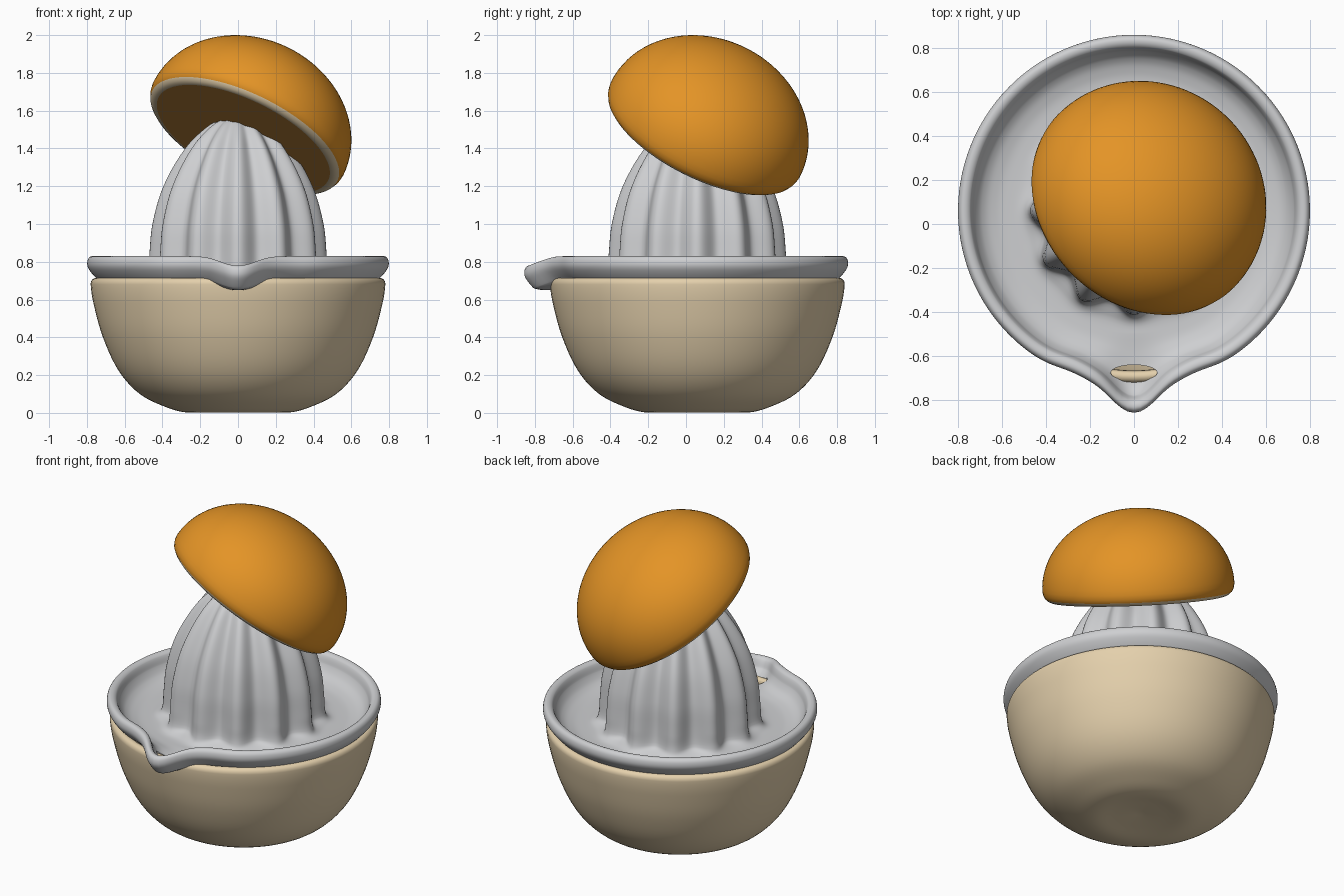
import bpy, bmesh, math
from mathutils import Vector

if "Cube" in bpy.data.objects:
    bpy.data.objects.remove(bpy.data.objects["Cube"])

CENTRE = Vector((0, 0.06, 0))


def material(name, rgb):
    lin = [((c / 255 + 0.055) / 1.055) ** 2.4 for c in rgb] + [1]
    m = bpy.data.materials.new(name)
    m.use_nodes = True
    m.diffuse_color = lin
    m.node_tree.nodes["Principled BSDF"].inputs["Base Color"].default_value = lin
    return m


grey = material("pale grey", (206, 207, 209))
beige = material("warm beige", (228, 208, 172))
orange = material("orange peel", (228, 148, 38))
flesh = material("fruit flesh", (212, 152, 70))


def smooth_path(pts, steps=5):
    """Spline through the profile points; extra values per point follow along."""
    p = [Vector(q) for q in pts]
    out = []
    for i in range(len(p) - 1):
        b, c = p[i], p[i + 1]
        length = (c - b).length
        a, d = p[max(i - 1, 0)], p[min(i + 2, len(p) - 1)]
        tb = (c - a).normalized() * length
        tc = (d - b).normalized() * length
        for k in range(steps):
            t = k / steps
            out.append(b * (2*t**3 - 3*t*t + 1) + tb * (t**3 - 2*t*t + t)
                       + c * (3*t*t - 2*t**3) + tc * (t**3 - t*t))
    return out + [p[-1]]


def lathe(name, profile, mats, segs=96, shape=None):
    """Revolve (r, z, ...) points; both ends lie on the axis."""
    shape = shape or (lambda q, a: (q[0], q[1]))
    bm = bmesh.new()
    rings = []
    for q in profile[1:-1]:
        ring = []
        for s in range(segs):
            a = math.tau * s / segs
            r, z = shape(q, a)
            ring.append(bm.verts.new((r * math.cos(a), r * math.sin(a), z)))
        rings.append(ring)
    first = bm.verts.new((0, 0, profile[0][1]))
    last = bm.verts.new((0, 0, profile[-1][1]))
    for s in range(segs):
        n = (s + 1) % segs
        bm.faces.new((first, rings[0][s], rings[0][n]))
        bm.faces.new((last, rings[-1][n], rings[-1][s]))
        for lo, hi in zip(rings, rings[1:]):
            bm.faces.new((lo[s], hi[s], hi[n], lo[n]))
    bmesh.ops.recalc_face_normals(bm, faces=bm.faces)
    mesh = bpy.data.meshes.new(name)
    bm.to_mesh(mesh)
    bm.free()
    obj = bpy.data.objects.new(name, mesh)
    bpy.context.collection.objects.link(obj)
    for m in mats:
        mesh.materials.append(m)
    obj.location = CENTRE
    return obj


def shade(obj, degrees=40):
    bpy.ops.object.select_all(action='DESELECT')
    obj.select_set(True)
    bpy.context.view_layer.objects.active = obj
    bpy.ops.object.shade_smooth_by_angle(angle=math.radians(degrees))


# Juice bowl: outer wall, rounded lip, inner wall
bowl = lathe("juice_bowl", smooth_path([
    (0, 0.025), (0.15, 0.012), (0.27, 0.002), (0.38, 0.03), (0.52, 0.1),
    (0.63, 0.22), (0.715, 0.4), (0.765, 0.58), (0.78, 0.68), (0.772, 0.705),
    (0.75, 0.714), (0.73, 0.7), (0.72, 0.6), (0.67, 0.4), (0.57, 0.22),
    (0.4, 0.09), (0, 0.06)]), [beige])
shade(bowl)


# Strainer dish and ribbed reamer: columns are r, z, spout weight, rib depth
def dish_shape(q, a):
    r, z, spout, rib = q
    side = math.atan2(math.cos(a), -math.sin(a))
    bump = math.exp(-(side / 0.15) ** 2)
    shoulder = math.exp(-((abs(side) - 0.38) / 0.13) ** 2)
    r += spout * (0.118 * bump - 0.014 * shoulder)
    r -= rib * (0.5 - 0.5 * math.cos(12 * a))
    return r, z - 0.05 * spout * bump


dish = lathe("strainer_dish", smooth_path([
    (0, 0.655, 0, 0), (0.58, 0.655, 0, 0), (0.68, 0.675, 0.5, 0),
    (0.745, 0.708, 1, 0), (0.775, 0.74, 1, 0), (0.796, 0.775, 1, 0),
    (0.796, 0.808, 1, 0), (0.782, 0.827, 1, 0), (0.76, 0.828, 1, 0),
    (0.742, 0.815, 1, 0), (0.725, 0.77, 0.95, 0), (0.69, 0.725, 0.7, 0),
    (0.63, 0.698, 0.25, 0), (0.56, 0.69, 0, 0), (0.505, 0.697, 0, 0.02),
    (0.478, 0.735, 0, 0.055), (0.47, 0.83, 0, 0.062), (0.453, 1.0, 0, 0.06),
    (0.395, 1.2, 0, 0.055), (0.28, 1.4, 0, 0.042), (0.17, 1.51, 0, 0.022),
    (0.09, 1.555, 0, 0.006), (0, 1.575, 0, 0)]), [grey], 192, dish_shape)

# Pouring hole in the dish floor in front of the reamer
bpy.ops.mesh.primitive_cylinder_add(vertices=32, radius=1, depth=0.5,
                                    location=(0, -0.675, 0.7))
cutter = bpy.context.object
cutter.name = "pouring_hole_cutter"
cutter.scale = (0.105, 0.036, 1)
cut = dish.modifiers.new("pouring_hole", 'BOOLEAN')
cut.operation = 'DIFFERENCE'
cut.solver = 'EXACT'
cut.object = cutter
bpy.context.view_layer.objects.active = dish
bpy.ops.object.modifier_apply(modifier=cut.name)
bpy.data.objects.remove(cutter)
shade(dish)

# Tilted fruit half: peel dome, pith ring and flesh on the cut face
R, H = 0.56, 0.46
dome = [(R * math.sin(t * math.pi / 48), H * math.cos(t * math.pi / 48))
        for t in range(25)]
lip = [(0.556, -0.025), (0.545, -0.047), (0.53, -0.06),
       (0.515, -0.067), (0.5, -0.067), (0, -0.067)]
fruit = lathe("fruit_half", dome + lip, [orange, beige, flesh])
for f in fruit.data.polygons:
    radius = f.center.xy.length
    if f.center.z < -0.053:
        f.material_index = 2 if radius < 0.5 else 1
lean = Vector((0.4, 0.41, 0.82))
fruit.rotation_euler = lean.to_track_quat('Z', 'Y').to_euler()
fruit.location = (0.055, 0.105, 1.505)
shade(fruit)
